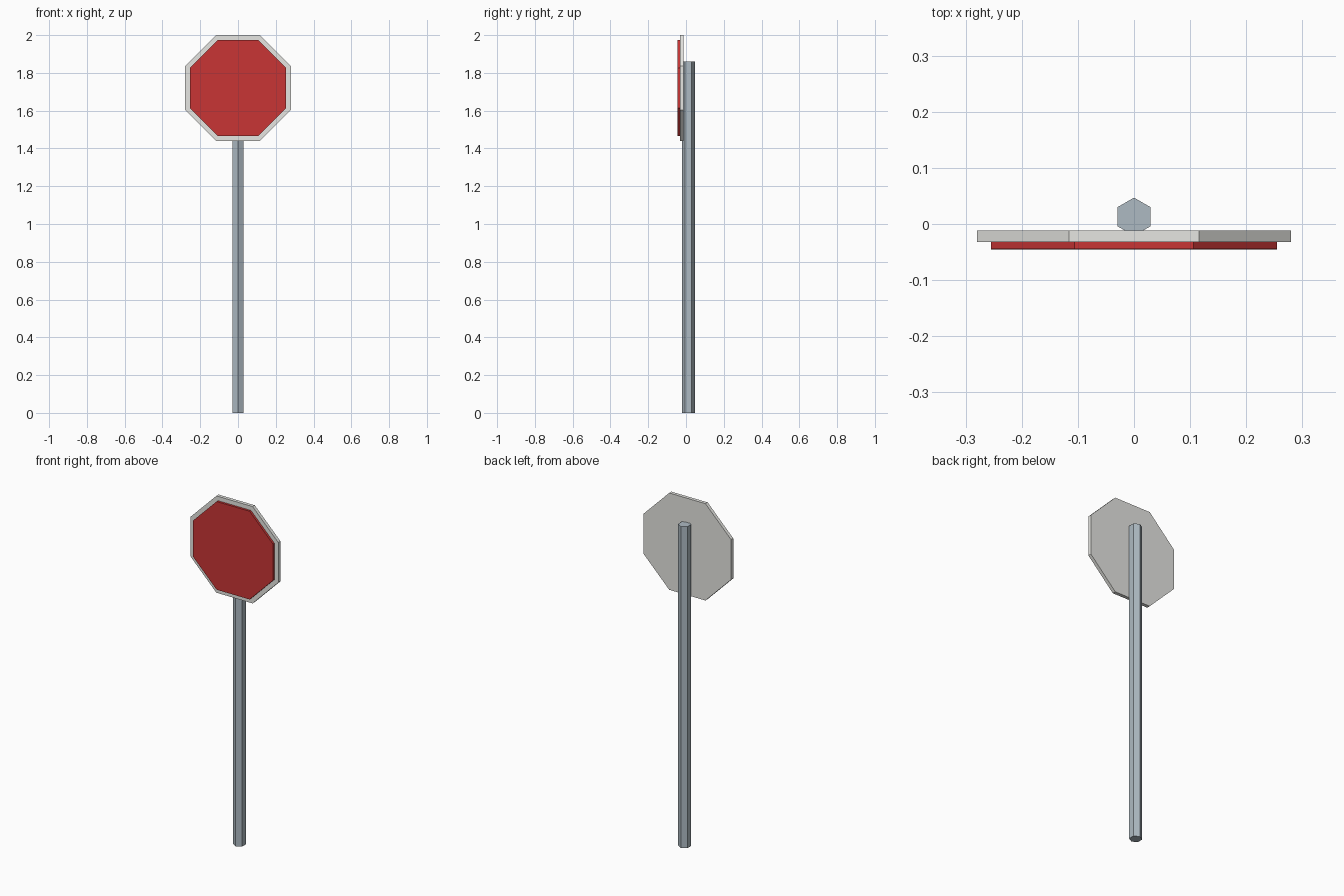
import bpy
import bmesh
from math import cos, sin, pi
from mathutils import Matrix, Vector

cube = bpy.data.objects.get("Cube")
if cube:
    bpy.data.objects.remove(cube, do_unlink=True)


def make_material(name, rgb):
    mat = bpy.data.materials.new(name)
    mat.use_nodes = True
    mat.diffuse_color = (*rgb, 1)
    mat.node_tree.nodes["Principled BSDF"].inputs["Base Color"].default_value = (*rgb, 1)
    return mat


def make_prism(name, sides, radius, depth, turn, matrix, mat):
    """Extrude a regular polygon along local z, then place it with matrix."""
    bm = bmesh.new()
    angles = [turn + 2 * pi * i / sides for i in range(sides)]
    base = bm.faces.new([bm.verts.new((radius * cos(a), radius * sin(a), 0)) for a in angles])
    result = bmesh.ops.extrude_face_region(bm, geom=[base])
    top = [v for v in result["geom"] if isinstance(v, bmesh.types.BMVert)]
    bmesh.ops.translate(bm, verts=top, vec=Vector((0, 0, depth)))
    bmesh.ops.recalc_face_normals(bm, faces=bm.faces[:])
    bm.transform(matrix)
    mesh = bpy.data.meshes.new(name)
    bm.to_mesh(mesh)
    bm.free()
    mesh.materials.append(mat)
    obj = bpy.data.objects.new(name, mesh)
    bpy.context.collection.objects.link(obj)
    return obj


def make_octagon(name, apothem, back, front, mat):
    """Upright octagonal plate spanning y from back to front."""
    place = Matrix.Translation((0, back, 1.72)) @ Matrix.Rotation(pi / 2, 4, "X")
    return make_prism(name, 8, apothem / cos(pi / 8), back - front, pi / 8, place, mat)


steel = make_material("blue grey steel", (0.42, 0.49, 0.54))
white = make_material("off white", (0.79, 0.79, 0.76))
red = make_material("sign red", (0.58, 0.036, 0.036))

# Hexagonal post with an edge facing the front
make_prism("post", 6, 0.034, 1.86, pi / 2, Matrix.Translation((0, 0.013, 0)), steel)

# White backing plate with the smaller red panel on its front
make_octagon("sign_backing", 0.28, -0.012, -0.032, white)
make_octagon("sign_face", 0.255, -0.03, -0.045, red)
